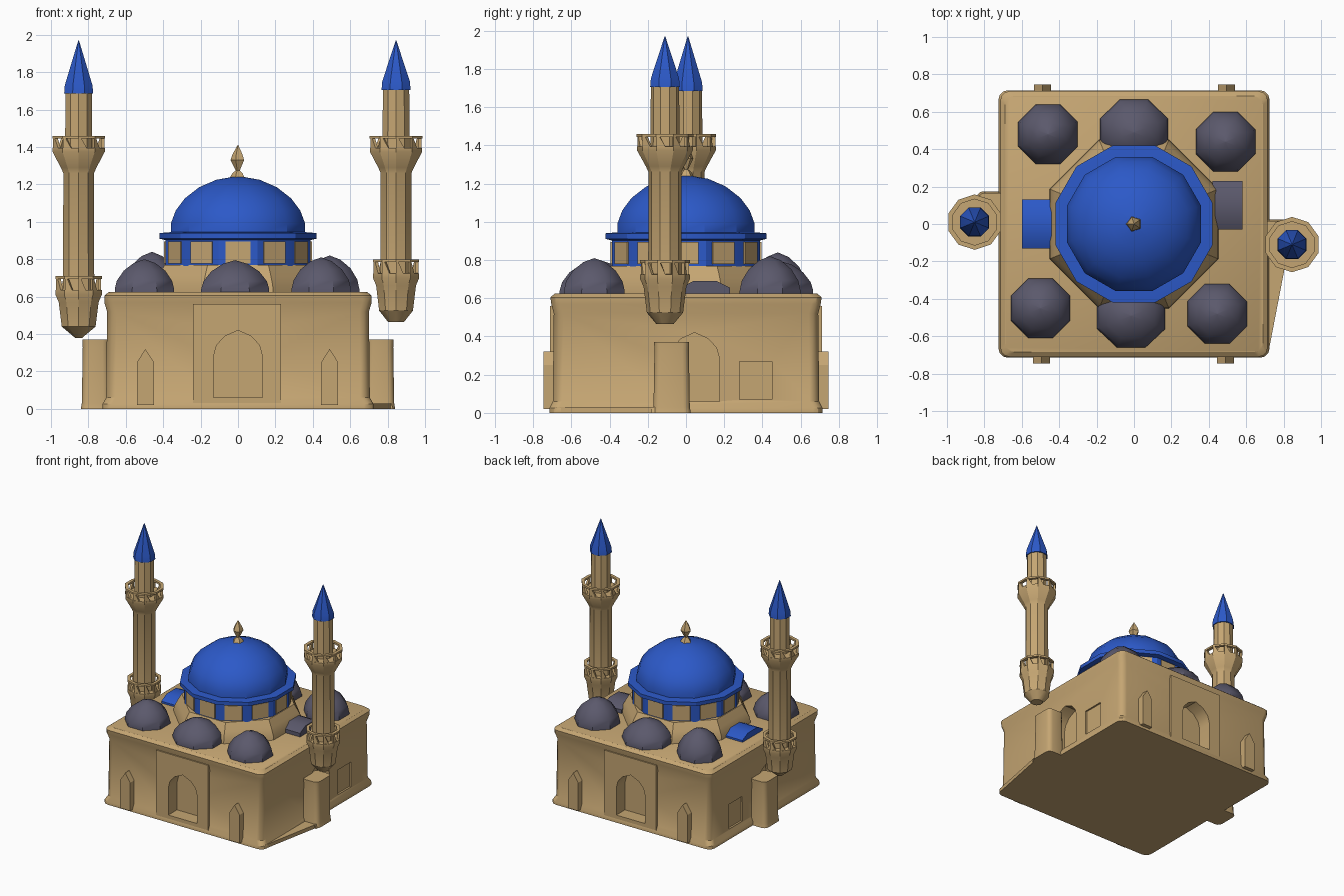
import bpy, bmesh, math
from mathutils import Matrix, Vector

if "Cube" in bpy.data.objects:
    bpy.data.objects.remove(bpy.data.objects["Cube"])

def material(name, rgb):
    m = bpy.data.materials.new(name)
    m.diffuse_color = (*rgb, 1)
    m.use_nodes = True
    m.node_tree.nodes["Principled BSDF"].inputs["Base Color"].default_value = m.diffuse_color
    return m

STONE = material("sandstone", (0.56, 0.38, 0.17))
BLUE = material("blue_tile", (0.025, 0.10, 0.58))
LEAD = material("grey_lead", (0.105, 0.10, 0.15))

def finish(name, bm, mat, angle=30):
    bmesh.ops.remove_doubles(bm, verts=bm.verts, dist=1e-5)
    bmesh.ops.recalc_face_normals(bm, faces=bm.faces)
    me = bpy.data.meshes.new(name)
    bm.to_mesh(me)
    bm.free()
    me.materials.append(mat)
    ob = bpy.data.objects.new(name, me)
    bpy.context.collection.objects.link(ob)
    smooth(ob, angle)
    return ob

def smooth(ob, angle=30):
    bpy.ops.object.select_all(action='DESELECT')
    ob.select_set(True)
    bpy.context.view_layer.objects.active = ob
    bpy.ops.object.shade_smooth_by_angle(angle=math.radians(angle))

def skin(bm, rings):
    """Join equal-length vertex rings and cap both ends."""
    for a, b in zip(rings, rings[1:]):
        n = len(a)
        for i in range(n):
            bm.faces.new((a[i], a[(i + 1) % n], b[(i + 1) % n], b[i]))
    bm.faces.new(rings[0])
    bm.faces.new(rings[-1])

def lathe(name, profile, n, mat, at=(0, 0), scale=(1, 1), angle=30):
    """Revolve (radius, z) points; flats of the n-gon face the axes."""
    bm = bmesh.new()
    rings = []
    for r, z in profile:
        r = max(r, 0.002)
        rings.append([bm.verts.new((at[0] + scale[0] * r * math.cos((i + .5) * math.tau / n),
                                    at[1] + scale[1] * r * math.sin((i + .5) * math.tau / n), z))
                      for i in range(n)])
    skin(bm, rings)
    return finish(name, bm, mat, angle)

def round_block(name, levels, corner, at=(0, 0), mat=STONE):
    """Loft rounded rectangles given as (half_x, half_y, z)."""
    bm = bmesh.new()
    rings = []
    for hx, hy, z in levels:
        ring = []
        for k, (sx, sy) in enumerate(((1, 1), (-1, 1), (-1, -1), (1, -1))):
            for j in range(4):
                a = math.pi / 2 * (k + j / 3)
                ring.append(bm.verts.new((at[0] + sx * (hx - corner) + corner * math.cos(a),
                                          at[1] + sy * (hy - corner) + corner * math.sin(a), z)))
        rings.append(ring)
    skin(bm, rings)
    return finish(name, bm, mat)

def prism(name, pts, d0, d1, turn=0, mat=STONE):
    """Extrude a (sideways, z) outline from d0 to d1 outward, facing -y turned about z."""
    bm = bmesh.new()
    skin(bm, [[bm.verts.new((u, -d, z)) for u, z in pts] for d in (d0, d1)])
    bm.transform(Matrix.Rotation(math.radians(turn), 4, 'Z'))
    return finish(name, bm, mat)

def rect(u0, u1, z0, z1):
    return [(u0, z0), (u1, z0), (u1, z1), (u0, z1)]

def arch(u, w, z0, z1):
    h = z1 - z0
    half = [(w, 0), (w, .62 * h), (w * .88, .78 * h), (w * .55, .91 * h)]
    return ([(u + a, z0 + b) for a, b in half] + [(u, z1)]
            + [(u - a, z0 + b) for a, b in reversed(half)])

def cut(ob, cutters):
    for c in cutters:
        m = ob.modifiers.new("niche", 'BOOLEAN')
        m.operation, m.solver, m.object = 'DIFFERENCE', 'EXACT', c
    bpy.context.view_layer.objects.active = ob
    for m in list(ob.modifiers):
        if m.type == 'BOOLEAN':
            bpy.ops.object.modifier_apply(modifier=m.name)
    smooth(ob)

# Main hall with plinth and soft cornice
hall = round_block("main_hall", [(.725, .715, 0), (.725, .715, .025), (.705, .697, .06),
                                 (.70, .692, .52), (.715, .705, .57), (.715, .71, .605),
                                 (.69, .685, .625)], .05)
plates = [prism("portal_surround", rect(-.24, .23, .02, .56), .66, .712, t) for t in (0, 180)]
cutters = [prism("niche_cutter", arch(u, .13, .06, .42), .60, .9, t)
           for t, u in ((0, 0), (180, 0), (90, .045), (-90, .045))]
cutters += [prism("panel_cutter", rect(u - .085, u + .085, .07, .27), .69, .9, t)
            for t, u in ((90, .365), (-90, -.365))]
cut(hall, cutters)
cut(plates[0], cutters[:1])
cut(plates[1], cutters[1:2])
for c in cutters:
    bpy.data.objects.remove(c)

# Pointed wall piers on front and back
for t in (0, 180):
    for u in (-.495, .49):
        prism("wall_pier", [(u - .045, .02), (u + .045, .02), (u + .045, .25),
                            (u, .32), (u - .045, .25)], .66, .745, t)

# Side buttresses under the towers, and the flared step on the right
for s in (-1, 1):
    round_block("side_buttress", [(.08, .10, 0), (.075, .095, .03), (.07, .09, .33), (.072, .092, .37)],
                .035, at=(s * .76, -s * .075))
prism("corner_step", [(.70, 0), (.83, 0), (.82, .03), (.70, .03)], .02, .18)
bm = bmesh.new()
skin(bm, [[bm.verts.new((x, y, z)) for x, y in ((.68, -.68), (.72, -.68), (.82, -.16), (.68, -.16))]
          for z in (0, .03)])
finish("side_step", bm, STONE)

# Octagonal base, tiled drum and main dome
lathe("octagon_base", [(.49, .60), (.485, .66), (.46, .71), (.425, .77)], 8, STONE)
lathe("drum", [(.40, .765), (.40, .91)], 12, BLUE)
apothem = .40 * math.cos(math.pi / 12)
for k in range(12):
    prism("drum_window", rect(-.066, .066, .778, .895), apothem - .01, apothem + .008, 30 * k)
lathe("dome_eave", [(.39, .90), (.435, .91), (.435, .94), (.37, .945)], 12, BLUE)
lathe("main_dome", [(.372, .93), (.372, .99), (.345, 1.06), (.295, 1.125), (.215, 1.185),
                    (.12, 1.225), (0, 1.245)], 12, BLUE)
lathe("dome_finial", [(.05, 1.225), (.03, 1.26), (.012, 1.275), (.04, 1.33), (.03, 1.36), (0, 1.41)], 5, STONE)

# Small lead domes on the corners, half domes at front and back
def small_dome(name, x, y, rx, ry, top):
    h = top - .62
    lathe(name, [(1, .615), (1, .64), (.93, .62 + .36 * h), (.70, .62 + .66 * h),
                 (.36, .62 + .89 * h), (0, top)], 8, LEAD, (x, y), (rx, ry), 40)

for x, y, top in ((-.46, .48, .84), (.49, .44, .82), (-.50, -.45, .80), (.445, -.48, .81)):
    small_dome("corner_dome", x, y, .172, .172, top)
small_dome("half_dome", -.015, -.49, .197, .185, .795)
small_dome("half_dome", 0, .49, .197, .19, .795)

# Low sloped roof panels on left and right
slope = [(.13, .61), (.13, .655), (.06, .69), (-.06, .69), (-.13, .655), (-.13, .61)]
prism("left_roof_panel", [(u, z - .015) for u, z in slope], .42, .60, -90, BLUE)
prism("right_roof_panel", [(u + .10, z) for u, z in slope], .42, .58, 90, LEAD)

# Balcony railing: top rail on alternating triangular panels
def railing(at, r, z0, z1):
    lathe_pts = [(r - .025, z1 - .015), (r, z1 - .015), (r, z1), (r - .025, z1)]
    bm = bmesh.new()
    n = 10
    rings = [[bm.verts.new((at[0] + q * math.cos((i + .5) * math.tau / n),
                            at[1] + q * math.sin((i + .5) * math.tau / n), z)) for i in range(n)]
             for q, z in lathe_pts]
    for a, b in zip(rings, rings[1:] + rings[:1]):
        for i in range(n):
            bm.faces.new((a[i], a[(i + 1) % n], b[(i + 1) % n], b[i]))
    for i in range(n):
        p, q = (Vector((math.cos((i + j + .5) * math.tau / n), math.sin((i + j + .5) * math.tau / n), 0))
                for j in (0, 1))
        c = Vector((at[0], at[1], 0))
        up, lo = Vector((0, 0, z1 - .01)), Vector((0, 0, z0 - .005))
        tri = lambda k: [bm.verts.new(c + v * k + h) for v, h in
                         ((p, lo), (p.lerp(q, .55), lo), (p.lerp(q, .15), up), (p, up))]
        skin(bm, [tri(r - .004), tri(r - .022)])
    finish("balcony_railing", bm, STONE)

# Towers: hanging base, two balconies, shaft and blue spire
def tower(x, y, foot, low, foot_r, cone):
    at = (x, y)
    lathe("tower_shaft", [(foot_r, foot), (.095, foot + .06), (.112, low - .03), (.13, low + .01),
                          (.13, low + .035), (.088, low + .036), (.086, 1.26), (.10, 1.29), (.147, 1.375),
                          (.147, 1.395), (.076, 1.396), (.074, cone + .01)], 10, STONE, at)
    railing(at, .13, low + .035, low + .11)
    railing(at, .148, 1.395, 1.46)
    lathe("tower_spire", [(.084, cone - .005), (.08, cone + .04), (0, 1.97)], 8, BLUE, at)

tower(-.852, .01, .38, .60, .02, 1.69)
tower(.845, -.11, .465, .69, .045, 1.71)
